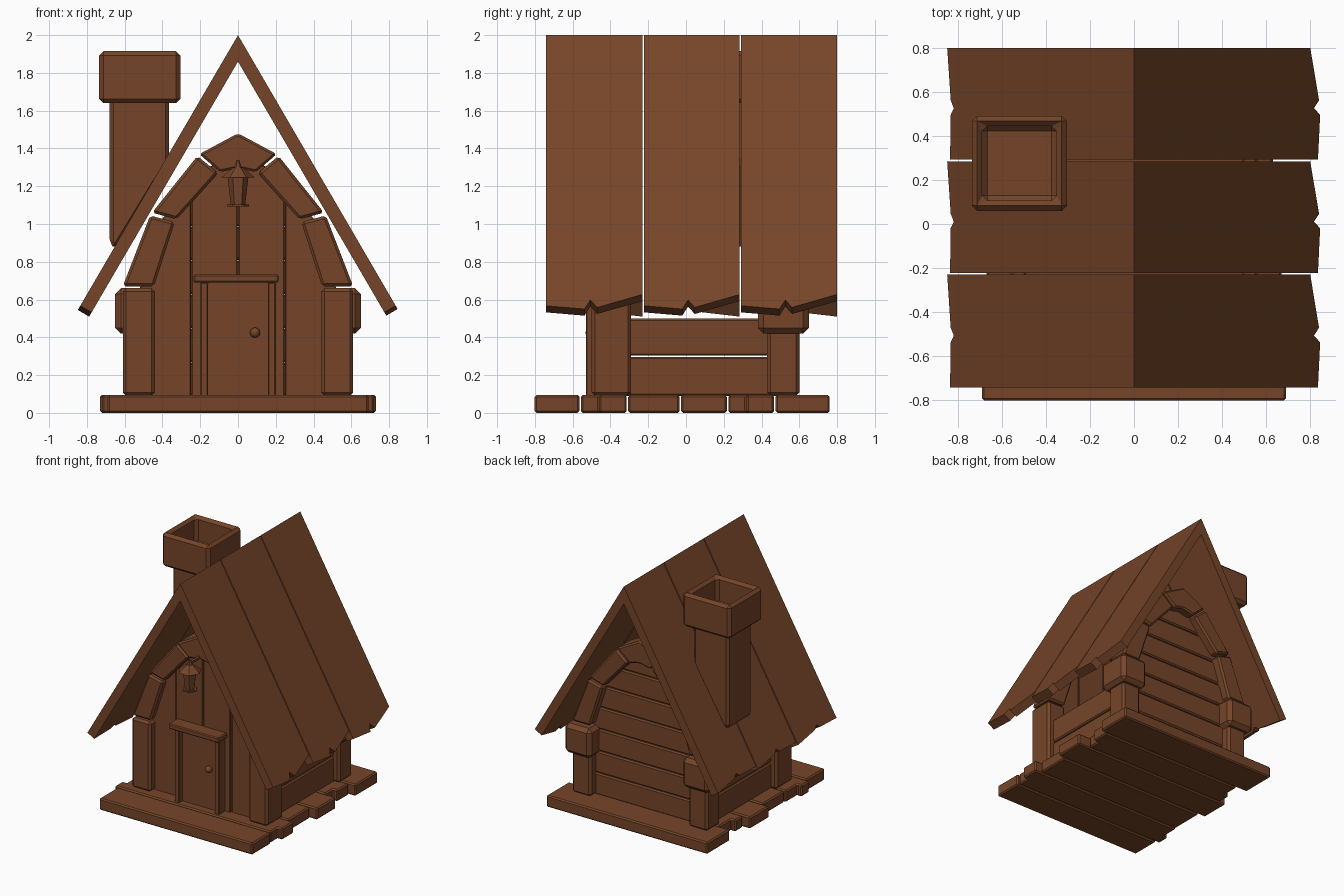
import bpy, bmesh, math

if "Cube" in bpy.data.objects:
    bpy.data.objects.remove(bpy.data.objects["Cube"])

wood = bpy.data.materials.new("brown wood")
wood.diffuse_color = (0.18, 0.06, 0.022, 1)
wood.use_nodes = True
wood.node_tree.nodes["Principled BSDF"].inputs["Base Color"].default_value = wood.diffuse_color


def solid(name, a, b, bevel=0.0, hollow=None):
    """Closed solid between two matching loops; hollow = (rim, depth) sinks loop b's cap."""
    bm = bmesh.new()
    va, vb = [bm.verts.new(p) for p in a], [bm.verts.new(p) for p in b]
    bm.faces.new(va)
    cap = bm.faces.new(vb)
    n = len(a)
    for i in range(n):
        j = (i + 1) % n
        bm.faces.new((va[i], va[j], vb[j], vb[i]))
    bmesh.ops.recalc_face_normals(bm, faces=bm.faces[:])
    if hollow:
        bmesh.ops.inset_region(bm, faces=[cap], thickness=hollow[0])
        new = bmesh.ops.extrude_face_region(bm, geom=[cap])["geom"]
        verts = [v for v in new if isinstance(v, bmesh.types.BMVert)]
        bmesh.ops.translate(bm, verts=verts, vec=(0, 0, -hollow[1]))
        if cap.is_valid:
            bm.faces.remove(cap)
        bmesh.ops.recalc_face_normals(bm, faces=bm.faces[:])
    me = bpy.data.meshes.new(name)
    bm.to_mesh(me)
    bm.free()
    me.materials.append(wood)
    ob = bpy.data.objects.new(name, me)
    bpy.context.collection.objects.link(ob)
    if bevel:
        m = ob.modifiers.new("Bevel", "BEVEL")
        m.width, m.segments, m.limit_method = bevel, 1, "ANGLE"
    return ob


def prism_y(name, pts, y0, y1, bevel=0.0):
    """Front-view outline (x, z) extruded from y0 to y1."""
    return solid(name, [(x, y0, z) for x, z in pts], [(x, y1, z) for x, z in pts], bevel)


def box(name, x, y, z, bevel=0.0, hollow=None):
    c = [(x[0], y[0]), (x[1], y[0]), (x[1], y[1]), (x[0], y[1])]
    return solid(name, [(*p, z[0]) for p in c], [(*p, z[1]) for p in c], bevel, hollow)


def ring(r, z, y, n=6):
    return [(r * math.cos(2 * math.pi * i / n), y + r * math.sin(2 * math.pi * i / n), z)
            for i in range(n)]


def lerp_table(table, t):
    for (a, u), (b, v) in zip(table, table[1:]):
        if a <= t <= b:
            return u + (v - u) * (t - a) / (b - a)
    return table[-1][1]


# Floor planks, some with a stepped end
edges = [-0.805, -0.56, -0.31, -0.03, 0.22, 0.47, 0.765]
halves = [0.69, 0.72, 0.67, 0.73, 0.67, 0.725]
for i, h in enumerate(halves):
    y0, y1 = edges[i] + 0.004, edges[i + 1] - 0.004
    ym = y0 + (y1 - y0) * 0.4
    step = 0.04 if i in (1, 4) else 0.0
    if step:
        o = [(-h, y0), (h - step, y0), (h - step, ym), (h, ym), (h, y1),
             (-h + step, y1), (-h + step, ym), (-h, ym)]
    else:
        o = [(-h, y0), (h, y0), (h, y1), (-h, y1)]
    solid("floor_plank", [(*p, 0.0) for p in o], [(*p, 0.095) for p in o], 0.01)

# Roof planks with a split in the lower edge
SLOPE = 1.716
RIGHT = [(0, .835), (.4, .845), (.46, .817), (.53, .84), (1, .80)]
LEFT = [(0, .835), (.4, .832), (.46, .818), (.53, .832), (1, .848)]
for y0, y1 in ((-0.742, -0.23), (-0.222, 0.284), (0.292, 0.80)):
    for s, low in ((1, RIGHT), (-1, LEFT)):
        ends = [(x, y0 + (y1 - y0) * t) for t, x in low]
        outer = [(0, y0, 2.0)] + [(s * x, y, 2 - SLOPE * x) for x, y in ends] + [(0, y1, 2.0)]
        inner = ([(0, y0, 1.86)] + [(s * (x - .06), y, 2 - SLOPE * x - .035) for x, y in ends]
                 + [(0, y1, 1.86)])
        solid("roof_plank", outer, inner)

# Stone posts and arches, front and back
for part, y0, y1 in (("front", -0.50, -0.29), ("back", 0.43, 0.60)):
    for s in (-1, 1):
        box(part + "_post", (s * 0.44, s * 0.61), (y0, y1), (0.09, 0.66), 0.018)
        prism_y(part + "_arch_lower", [(s * .445, .67), (s * .61, .67), (s * .465, 1.045),
                                       (s * .335, 1.01)], y0 + .01, y1, 0.014)
        prism_y(part + "_arch_upper", [(s * .325, 1.025), (s * .455, 1.06), (s * .215, 1.36),
                                       (s * .105, 1.27)], y0 + .01, y1, 0.014)
    prism_y(part + "_keystone", [(-.095, 1.275), (0, 1.295), (.095, 1.275), (.205, 1.37),
                                 (0, 1.48), (-.205, 1.37)], y0, y1, 0.012)

# Blocks on the back posts
for s in (-1, 1):
    box("back_post_block", (s * 0.41, s * 0.65), (0.38, 0.65), (0.42, 0.66), 0.03)

# Front wall: upright boards cut to the arch
TOP = [(0, 1.36), (0.16, 1.30), (0.40, 1.03), (0.52, 0.66)]
for s in (-1, 1):
    for k, (a, b) in enumerate(((0.003, 0.245), (0.25, 0.52))):
        xs = [a] + [x for x, _ in TOP if a < x < b] + [b]
        pts = [(s * a, .09), (s * b, .09)] + [(s * x, lerp_table(TOP, x)) for x in reversed(xs)]
        prism_y("front_wall_board", pts, -0.45 + 0.012 * k, -0.36, 0.005)

# Back wall: level boards cut to the arch
WIDTH = [(0, .52), (0.66, .52), (1.03, .40), (1.30, .16), (1.36, 0.02)]
for i in range(7):
    z0, z1 = 0.09 + i * 0.18, min(0.265 + i * 0.18, 1.35)
    a, b = lerp_table(WIDTH, z0), lerp_table(WIDTH, z1)
    prism_y("back_wall_board", [(-a, z0), (a, z0), (b, z1), (-b, z1)], 0.45, 0.53, 0.01)

# Side walls
for s in (-1, 1):
    for z0, z1 in ((0.09, 0.297), (0.303, 0.50)):
        box("side_wall_board", (s * 0.49, s * 0.56), (-0.32, 0.46), (z0, z1), 0.01)

# Door, frame and knob
box("door", (-0.16, 0.16), (-0.485, -0.43), (0.09, 0.69))
for s in (-1, 1):
    box("door_frame_post", (s * 0.158, s * 0.20), (-0.53, -0.43), (0.09, 0.69), 0.006)
box("door_lintel", (-0.235, 0.215), (-0.56, -0.43), (0.69, 0.732), 0.007)
bpy.ops.mesh.primitive_uv_sphere_add(segments=12, ring_count=8, radius=0.027,
                                     location=(0.09, -0.505, 0.425))
knob = bpy.context.object
knob.name = "door_knob"
knob.data.materials.append(wood)
bpy.ops.object.shade_smooth_by_angle()

# Hanging lantern on a short bracket
LY = -0.62
for name, r0, z0, r1, z1 in (("lantern_base", .058, 1.093, .058, 1.103),
                             ("lantern_glass", .038, 1.10, .055, 1.25),
                             ("lantern_roof", .09, 1.245, .025, 1.30),
                             ("lantern_tip", .02, 1.30, .006, 1.34)):
    solid(name, ring(r0, z0, LY), ring(r1, z1, LY))
box("lantern_bracket", (-0.01, 0.01), (LY, -0.48), (1.30, 1.32))

# Chimney: shaft cut along the roof slope, and a hollow cap
prism_y("chimney_shaft", [(-.68, .90), (-.65, .865), (-.365, 1.33), (-.365, 1.66), (-.68, 1.66)],
        0.12, 0.43, 0.02)
box("chimney_cap", (-0.735, -0.305), (0.06, 0.49), (1.64, 1.915), 0.03, hollow=(0.065, 0.22))
